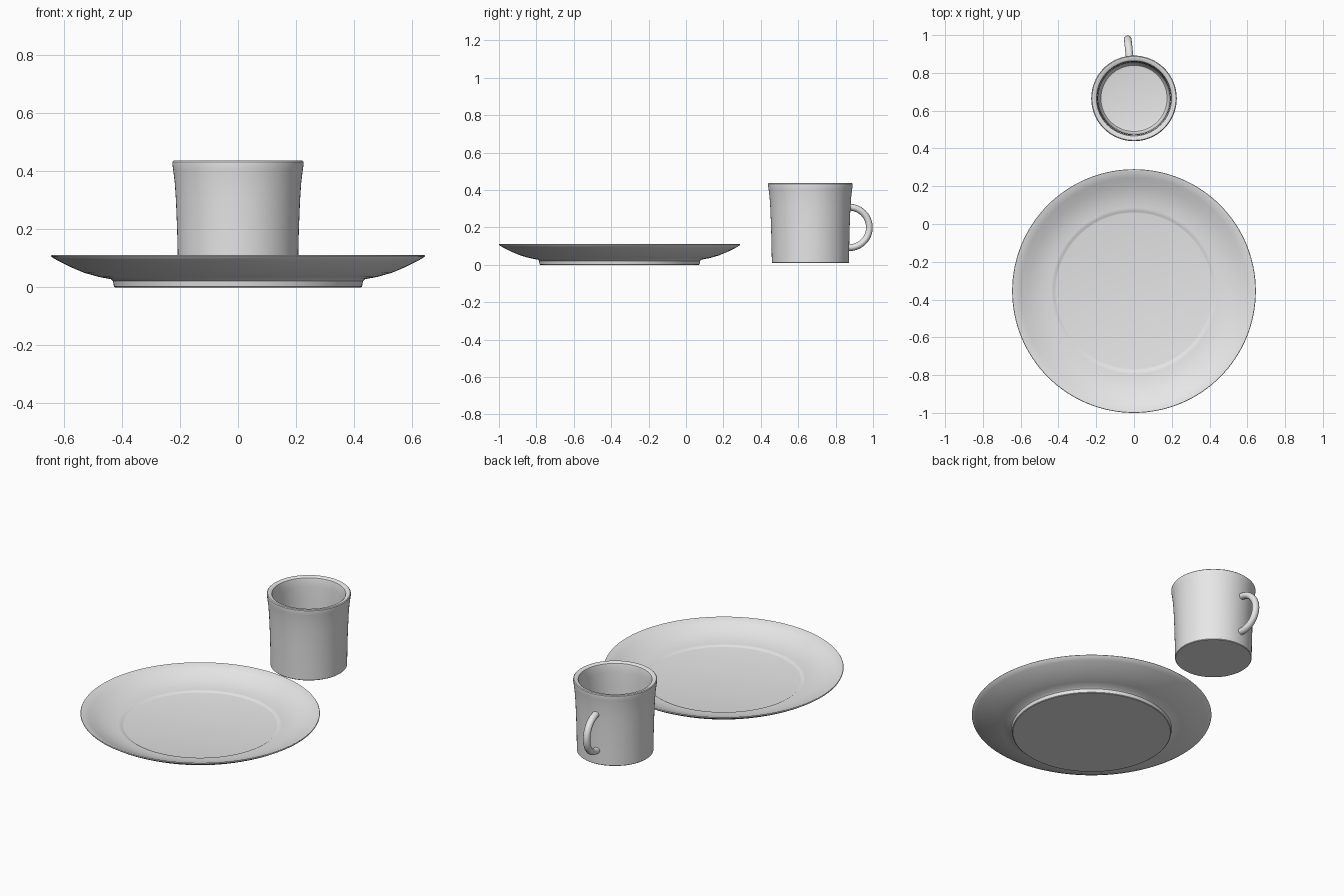
import bpy, math

if "Cube" in bpy.data.objects:
    bpy.data.objects.remove(bpy.data.objects["Cube"])

white = bpy.data.materials.new("glazed_white")
white.diffuse_color = (0.8, 0.8, 0.8, 1)
white.use_nodes = True
white.node_tree.nodes["Principled BSDF"].inputs["Base Color"].default_value = white.diffuse_color


def finish(name, verts, faces, angle):
    me = bpy.data.meshes.new(name)
    me.from_pydata(verts, [], faces)
    me.materials.append(white)
    ob = bpy.data.objects.new(name, me)
    bpy.context.collection.objects.link(ob)
    bpy.ops.object.select_all(action='DESELECT')
    ob.select_set(True)
    bpy.context.view_layer.objects.active = ob
    bpy.ops.object.mode_set(mode='EDIT')
    bpy.ops.mesh.select_all(action='SELECT')
    bpy.ops.mesh.normals_make_consistent(inside=False)
    bpy.ops.object.mode_set(mode='OBJECT')
    bpy.ops.object.shade_smooth_by_angle(angle=math.radians(angle))
    return ob


def lathe(name, profile, cy, n=96, angle=35):
    """Closed solid: profile runs from bottom edge round to the inner floor edge."""
    verts, faces = [], []
    for r, z in profile:
        for i in range(n):
            a = 2 * math.pi * i / n
            verts.append((r * math.cos(a), cy + r * math.sin(a), z))
    for k in range(len(profile) - 1):
        for i in range(n):
            j = (i + 1) % n
            faces.append((k * n + i, k * n + j, (k + 1) * n + j, (k + 1) * n + i))
    last = (len(profile) - 1) * n
    faces.append(tuple(reversed(range(n))))
    faces.append(tuple(range(last, last + n)))
    return finish(name, verts, faces, angle)


# plate: foot, curved underside, rounded rim, dished top with a fine ring
lathe("plate", [
    (0.424, 0.0), (0.428, 0.003), (0.431, 0.022), (0.438, 0.028),
    (0.48, 0.036), (0.53, 0.050), (0.58, 0.071), (0.62, 0.091), (0.643, 0.105),
    (0.645, 0.109), (0.643, 0.112), (0.638, 0.112),
    (0.60, 0.094), (0.56, 0.075), (0.52, 0.060), (0.48, 0.050), (0.44, 0.0445),
    (0.427, 0.0435), (0.420, 0.039), (0.412, 0.0375)], -0.355, 128)

# cup: gently tapered wall, flared lip, hollow inside
CUP_Y = 0.665
lathe("cup", [
    (0.203, 0.009), (0.206, 0.012), (0.2075, 0.10), (0.210, 0.20), (0.214, 0.30),
    (0.218, 0.36), (0.2235, 0.405), (0.2265, 0.425), (0.226, 0.433), (0.222, 0.437),
    (0.206, 0.436), (0.199, 0.431), (0.196, 0.42), (0.193, 0.38), (0.190, 0.30),
    (0.187, 0.10), (0.184, 0.05), (0.175, 0.038), (0.16, 0.035)], CUP_Y)

# handle: elliptical section swept along a half ring, turned slightly off the y axis
S, N = 40, 16
turn = 0.105
path = [(0.195, 0.308, math.pi / 2)]
for i in range(S + 1):
    t = math.pi / 2 - math.pi * i / S
    path.append((0.209 + 0.108 * math.cos(t), 0.2 + 0.108 * math.sin(t), t))
path.append((0.195, 0.092, -math.pi / 2))
verts, faces = [], []
for r, z, t in path:
    for k in range(N):
        a = 2 * math.pi * k / N
        u, w = 0.018 * math.cos(a), 0.02 * math.sin(a)
        rr, zz = r + u * math.cos(t), z + u * math.sin(t)
        verts.append((w * math.cos(turn) - rr * math.sin(turn),
                      CUP_Y + w * math.sin(turn) + rr * math.cos(turn), zz))
for s in range(len(path) - 1):
    for k in range(N):
        j = (k + 1) % N
        faces.append((s * N + k, s * N + j, (s + 1) * N + j, (s + 1) * N + k))
faces.append(tuple(range(N)))
faces.append(tuple(range(len(verts) - N, len(verts))))
finish("cup_handle", verts, faces, 40)
